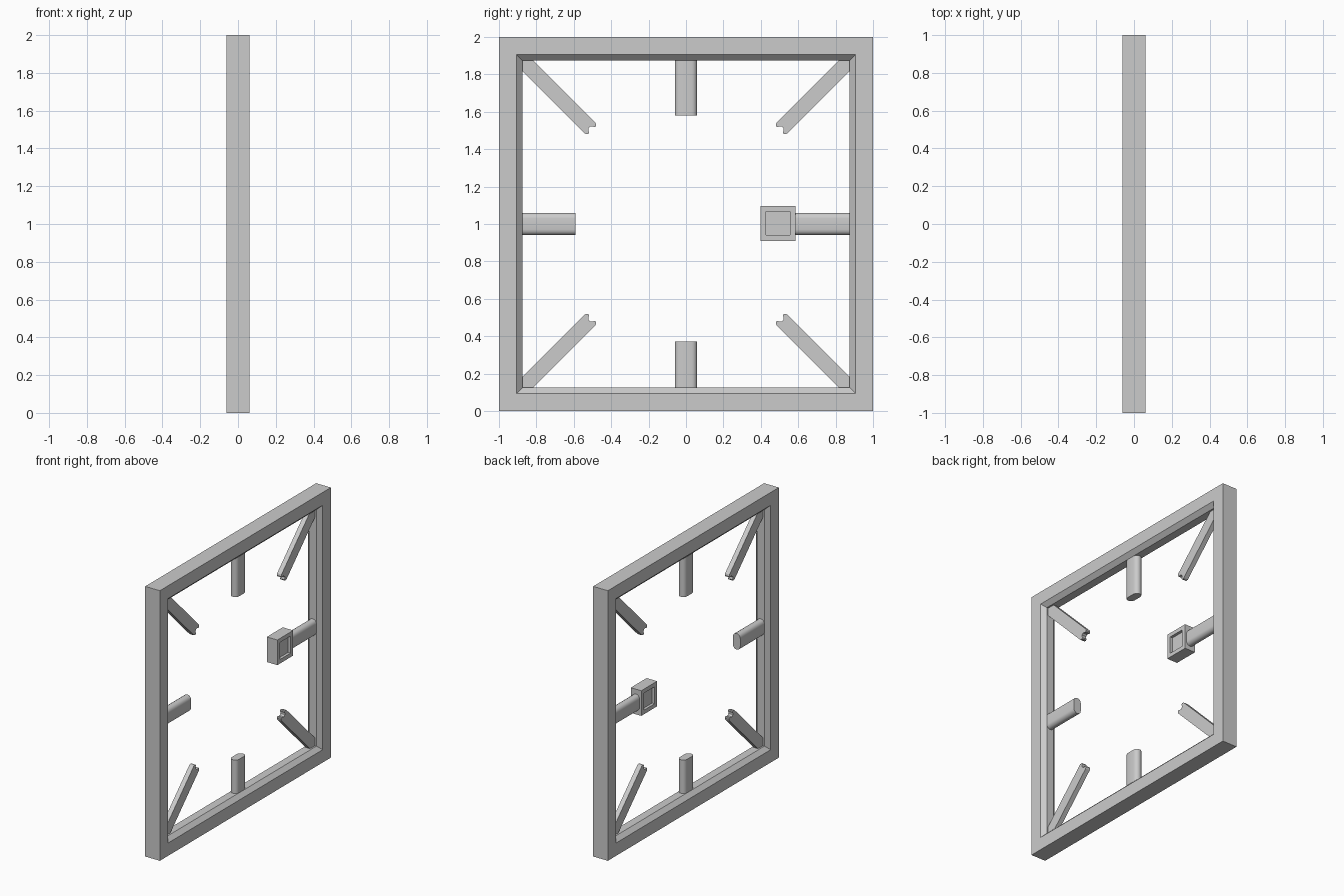
import bpy, bmesh, math
from mathutils import Matrix

if "Cube" in bpy.data.objects:
    bpy.data.objects.remove(bpy.data.objects["Cube"])


def finish(name, bm, matrix=None, smooth=False):
    bmesh.ops.recalc_face_normals(bm, faces=bm.faces[:])
    if matrix is not None:
        bm.transform(matrix)
    me = bpy.data.meshes.new(name)
    bm.to_mesh(me)
    bm.free()
    ob = bpy.data.objects.new(name, me)
    bpy.context.collection.objects.link(ob)
    if smooth:
        bpy.ops.object.select_all(action='DESELECT')
        ob.select_set(True)
        bpy.context.view_layer.objects.active = ob
        bpy.ops.object.shade_smooth_by_angle(angle=math.radians(35))
    return ob


def square_sweep(name, profile, center, closed):
    """Sweep (x, half size) profile points around a square in the YZ plane."""
    bm = bmesh.new()
    rings = [[bm.verts.new((x, center[0] + sy * h, center[1] + sz * h))
              for sy, sz in ((-1, -1), (1, -1), (1, 1), (-1, 1))]
             for x, h in profile]
    pairs = list(zip(rings, rings[1:]))
    if closed:
        pairs.append((rings[-1], rings[0]))
    else:
        bm.faces.new(rings[0])
        bm.faces.new(rings[-1])
    for a, b in pairs:
        for i in range(4):
            j = (i + 1) % 4
            bm.faces.new((a[i], a[j], b[j], b[i]))
    return finish(name, bm)


def prism(name, outline, offset, angle, smooth=False):
    """Extrude an outline of 3D points, then turn it about the frame centre."""
    bm = bmesh.new()
    face = bm.faces.new([bm.verts.new(p) for p in outline])
    ext = bmesh.ops.extrude_face_region(bm, geom=[face])
    bmesh.ops.translate(bm, vec=offset,
                        verts=[v for v in ext['geom'] if isinstance(v, bmesh.types.BMVert)])
    turn = Matrix.Translation((0, 0, 1)) @ Matrix.Rotation(angle, 4, 'X')
    return finish(name, bm, turn, smooth)


# Square frame with chamfered inner edges
square_sweep("frame", [(.06, 1), (.06, .905), (.03, .875),
                       (-.03, .875), (-.06, .905), (-.06, 1)], (0, 1), True)

# Straight spokes with a rounded flat section, one per side
def straight_spoke(name, angle, inner):
    pts = []
    for side in (1, -1):
        for i in range(9):
            a = math.pi * i / 8
            pts.append((side * .03 * math.cos(a), inner,
                        side * (.03 + .03 * math.sin(a))))
    prism(name, pts, (0, .89 - inner, 0), angle, True)


for name, quarter, inner in (("spoke_right", 0, .57), ("spoke_top", 1, .58),
                             ("spoke_left", 2, .592), ("spoke_bottom", 3, .627)):
    straight_spoke(name, quarter * math.pi / 2, inner)

# Diagonal corner spokes with a notched, softened tip
half = [(.725, .041), (.713, .034), (.710, .027), (.713, .020),
        (.724, .015), (.730, .008)]
tip = half + [(r, -w) for r, w in reversed(half)]
outline = [(-.018, r, w) for r, w in [(1.25, .041)] + tip + [(1.25, -.041)]]
for k in range(4):
    prism(f"corner_spoke_{k + 1}", outline, (.036, 0, 0),
          math.pi / 4 + k * math.pi / 2)

# Box on the right spoke, with a square recess on both faces
square_sweep("box", [(.023, .063), (.043, .063), (.043, .093),
                     (-.043, .093), (-.043, .063), (-.023, .063)],
             (.492, 1.003), False)
